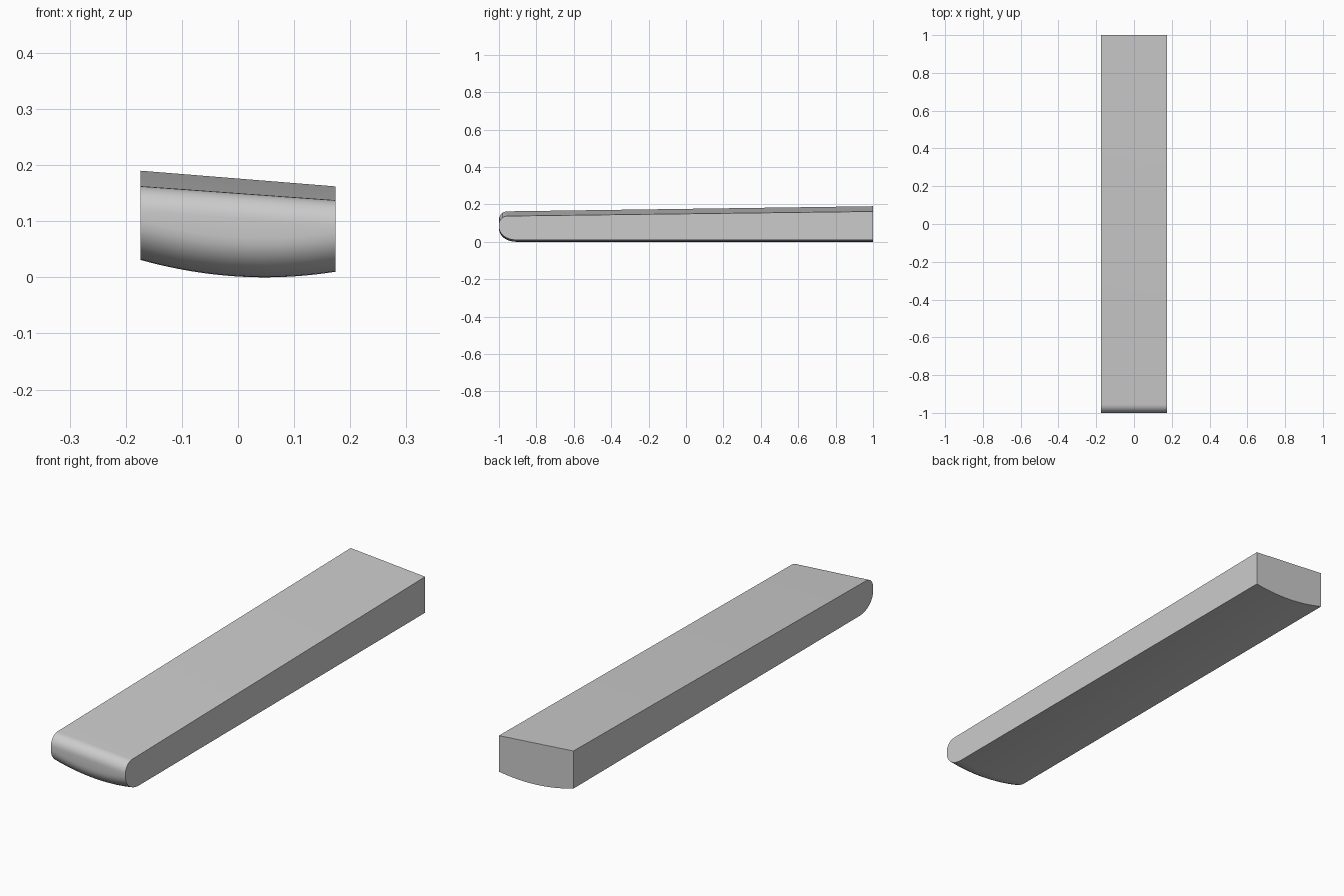
import bpy, bmesh, math

if "Cube" in bpy.data.objects:
    bpy.data.objects.remove(bpy.data.objects["Cube"])

HALF_W, COLS, ARC = 0.174, 20, 8


def bottom(x):
    # shallow belly, lowest a little right of centre
    return 0.63 * (x - 0.048) ** 2


def top(x, y):
    # top slopes down to the right and towards the front
    u, v = (x + HALF_W) / (2 * HALF_W), (y + 1) / 2
    left = 0.162 + 0.028 * v
    right = 0.137 + 0.025 * v
    return left + (right - left) * u


def profile(x):
    """Side outline at x: back edge, top, rounded nose, belly."""
    b = bottom(x)
    pts = [(1, b), (1, top(x, 1))]
    rt, t = 0.045, top(x, -0.955)
    for i in range(ARC + 1):                       # upper nose curve
        a = math.pi / 2 * i / ARC
        pts.append((-1 + rt * (1 - math.sin(a)), t - rt * (1 - math.cos(a))))
    ry, rz = 0.09, 0.07
    for i in range(ARC + 1):                       # lower nose curve
        a = math.pi / 2 * i / ARC
        pts.append((-1 + ry * (1 - math.cos(a)), b + rz * (1 - math.sin(a))))
    return pts


# Bar: side outlines lofted across the width
bm = bmesh.new()
rows = []
for c in range(COLS + 1):
    x = -HALF_W + 2 * HALF_W * c / COLS
    rows.append([bm.verts.new((x, y, z)) for y, z in profile(x)])
for r0, r1 in zip(rows, rows[1:]):
    n = len(r0)
    for i in range(n):
        j = (i + 1) % n
        bm.faces.new((r0[i], r0[j], r1[j], r1[i]))
bm.faces.new(rows[0])
bm.faces.new(rows[-1])
bmesh.ops.recalc_face_normals(bm, faces=bm.faces)

mesh = bpy.data.meshes.new("rounded_bar")
bm.to_mesh(mesh)
bm.free()
bar = bpy.data.objects.new("rounded_bar", mesh)
bpy.context.collection.objects.link(bar)
bpy.context.view_layer.objects.active = bar
bar.select_set(True)
bpy.ops.object.shade_smooth_by_angle(angle=math.radians(30))
